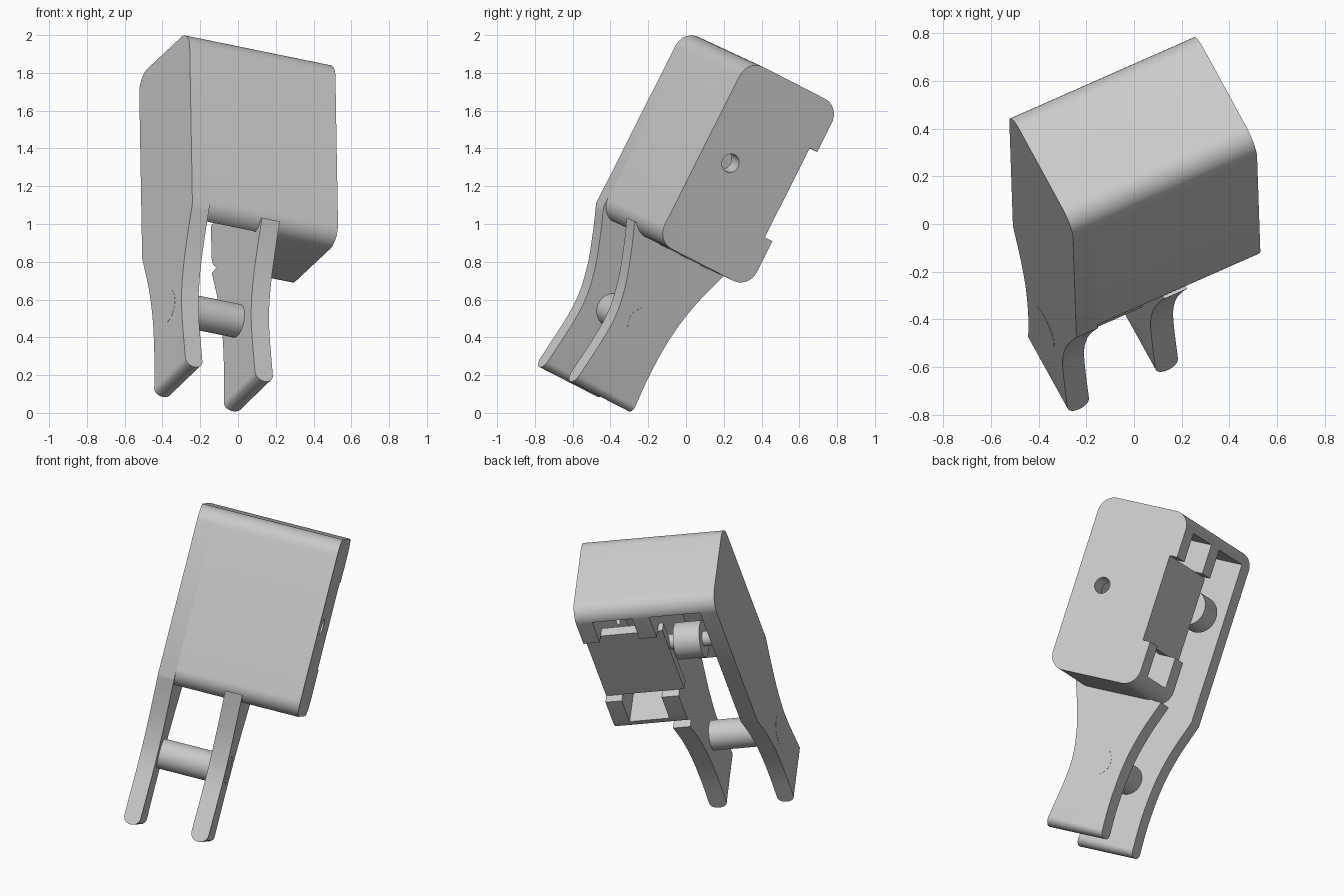
import bpy, bmesh, math
from mathutils import Vector, Matrix

if "Cube" in bpy.data.objects:
    bpy.data.objects.remove(bpy.data.objects["Cube"], do_unlink=True)

# Tilted frame: local x = width, y = depth to the back, z = height
width = Vector((0.899, 0.397, -0.184)).normalized()
height = Vector((-0.02, 0.447, 0.894))
height = (height - width * height.dot(width)).normalized()
depth = height.cross(width)
FRAME = Matrix((width, depth, height)).transposed().to_4x4()

FRONT, BACK, BOTTOM, TOP, TIP = -0.73, -0.12, 0.733, 1.812, -0.128
LEFT, RIGHT = -0.61, 0.248

grey = bpy.data.materials.new("plain grey")
grey.use_nodes = True
grey.diffuse_color = (0.6, 0.6, 0.6, 1)
grey.node_tree.nodes["Principled BSDF"].inputs["Base Color"].default_value = (0.6, 0.6, 0.6, 1)


def make(name, bm):
    bmesh.ops.recalc_face_normals(bm, faces=bm.faces)
    mesh = bpy.data.meshes.new(name)
    bm.to_mesh(mesh)
    bm.free()
    mesh.materials.append(grey)
    obj = bpy.data.objects.new(name, mesh)
    obj.matrix_world = FRAME
    bpy.context.collection.objects.link(obj)
    return obj


def smooth(obj):
    bpy.ops.object.select_all(action='DESELECT')
    obj.select_set(True)
    bpy.context.view_layer.objects.active = obj
    bpy.ops.object.shade_smooth_by_angle(angle=math.radians(30))


def slab(name, profile, x0, x1, round_tip=False):
    """Extrude a depth/height profile across the width."""
    bm = bmesh.new()
    face = bm.faces.new([bm.verts.new((x0, y, z)) for y, z in profile])
    ext = bmesh.ops.extrude_face_region(bm, geom=[face])["geom"]
    bmesh.ops.translate(bm, vec=(x1 - x0, 0, 0),
                        verts=[g for g in ext if isinstance(g, bmesh.types.BMVert)])
    if round_tip:
        edges = [e for e in bm.edges if all(v.co.z < TIP + 0.001 for v in e.verts)
                 and abs(e.verts[0].co.x - e.verts[1].co.x) < 0.001]
        bmesh.ops.bevel(bm, geom=edges, offset=(x1 - x0) * 0.48, segments=8,
                        profile=0.5, affect='EDGES')
    return make(name, bm)


def box(name, x0, x1, y0, y1, z0, z1):
    return slab(name, [(y0, z0), (y1, z0), (y1, z1), (y0, z1)], x0, x1)


def rod(name, x0, x1, y, z, r):
    ring = [(y + r * math.cos(a * math.tau / 48), z + r * math.sin(a * math.tau / 48))
            for a in range(48)]
    return slab(name, ring, x0, x1)


def corner(y, z, start, r=0.1, steps=10):
    """Quarter arc about a centre, counter-clockwise."""
    angles = [math.radians(start + 90 * i / steps) for i in range(steps + 1)]
    return [(y + r * math.cos(a), z + r * math.sin(a)) for a in angles]


def curve(points, steps=6):
    """Smooth curve through the given points."""
    p = [Vector(q) for q in points]
    p = [2 * p[0] - p[1]] + p + [2 * p[-1] - p[-2]]
    out = []
    for a, b, c, d in zip(p, p[1:], p[2:], p[3:]):
        for i in range(steps):
            t = i / steps
            out.append(0.5 * (2 * b + (c - a) * t + (2 * a - 5 * b + 4 * c - d) * t * t
                              + (3 * b - a - 3 * c + d) * t ** 3))
    return [tuple(q) for q in out] + [tuple(points[-1])]


def cut(obj, cutter):
    mod = obj.modifiers.new("cut", 'BOOLEAN')
    mod.operation, mod.solver, mod.object = 'DIFFERENCE', 'EXACT', cutter
    bpy.context.view_layer.objects.active = obj
    bpy.ops.object.modifier_apply(modifier=mod.name)
    bpy.data.objects.remove(cutter, do_unlink=True)


# Profiles
R = 0.1
top_arcs = corner(BACK - R, TOP - R, 0) + corner(FRONT + R, TOP - R, 90)
low_arcs = corner(FRONT + R, BOTTOM + R, 180) + corner(BACK - R, BOTTOM + R, 270)
front_edge = curve([(FRONT, 0.78), (-0.67, 0.635), (-0.605, 0.44), (-0.58, 0.23), (-0.62, TIP)])
back_edge = curve([(-0.235, TIP), (-0.245, 0.1), (-0.232, 0.33), (-0.19, 0.53), (BACK, BOTTOM)])

# Housing with open back and slot between the arms
housing = slab("housing", top_arcs + low_arcs, LEFT + 0.1, RIGHT)
cut(housing, box("slot_cutter", LEFT + 0.05, -0.2, FRONT + 0.08, 0.1, 0.5, TOP - 0.09))
cut(housing, box("pocket_cutter", -0.095, RIGHT - 0.1, FRONT + 0.08, 0.1, BOTTOM + 0.09, TOP - 0.09))
cut(housing, box("notch_cutter", -0.3, RIGHT + 0.1, BACK - 0.05, 0.1, 1.013, 1.542))
cut(housing, rod("hole_cutter", RIGHT - 0.2, RIGHT + 0.1, -0.547, 1.28, 0.05))
smooth(housing)

# Arms: the outer one is one piece with the side wall
smooth(slab("side_wall_arm", top_arcs + front_edge + back_edge, LEFT, LEFT + 0.1, True))
smooth(slab("inner_arm", front_edge + back_edge, -0.2, -0.095, True))

# Back plate, pivot pin and roller
box("back_plate", -0.23, RIGHT - 0.05, BACK - 0.11, BACK - 0.05, 1.013, 1.542)
smooth(rod("pivot_pin", LEFT - 0.001, -0.094, -0.412, 0.315, 0.09))
smooth(rod("roller", -0.43, -0.27, -0.24, 1.36, 0.11))
smooth(rod("roller_axle", LEFT + 0.05, -0.15, -0.24, 1.36, 0.045))
